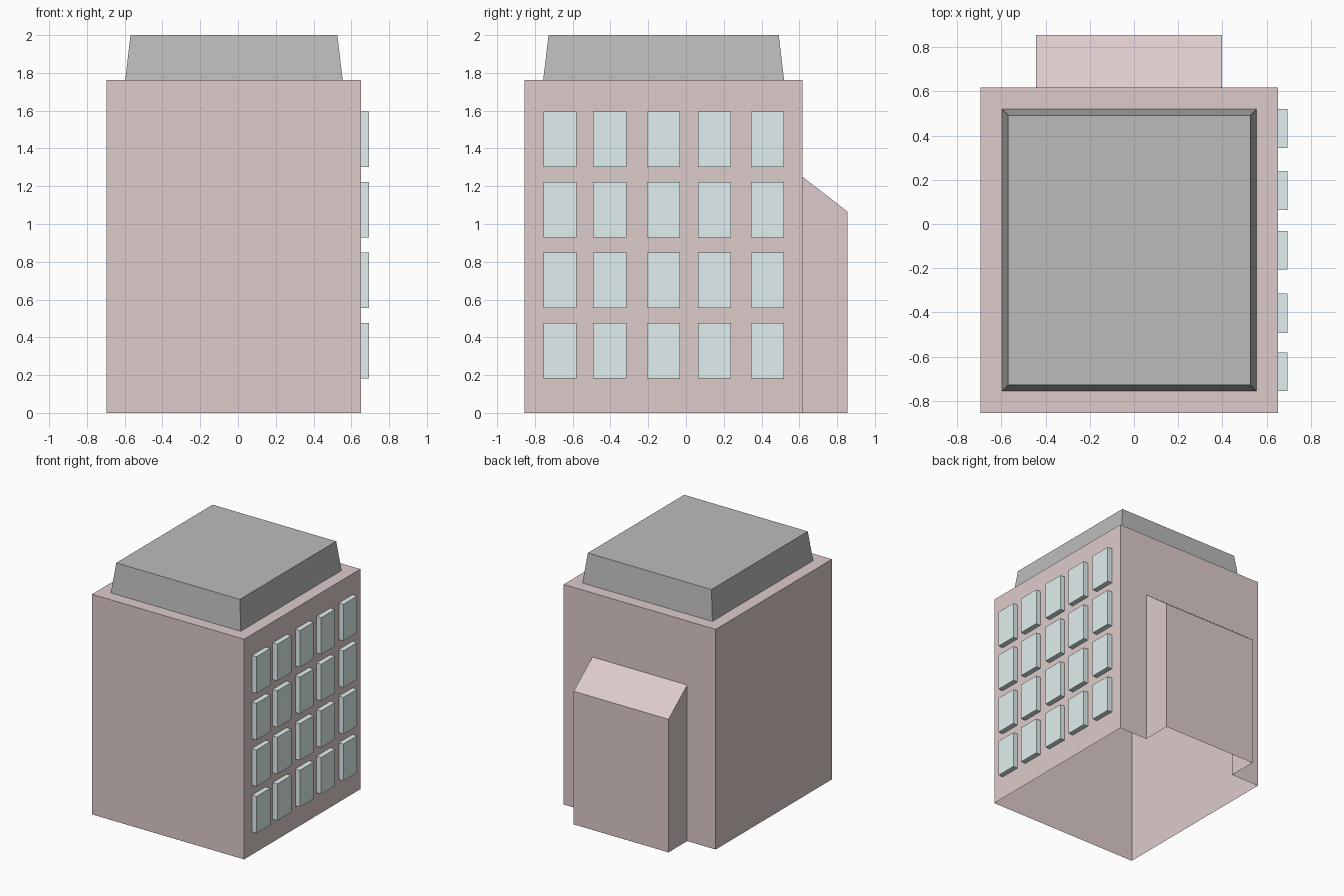
import bpy

if "Cube" in bpy.data.objects:
    bpy.data.objects.remove(bpy.data.objects["Cube"])

X0, X1, Y0, Y1, H = -0.695, 0.652, -0.854, 0.617, 1.763
INSET, TAPER, TOP = 0.098, 0.028, 2.0


def material(name, rgb):
    m = bpy.data.materials.new(name)
    m.diffuse_color = (*rgb, 1)
    m.use_nodes = True
    m.node_tree.nodes["Principled BSDF"].inputs["Base Color"].default_value = m.diffuse_color
    return m


def make(name, polys, mat):
    """Join a list of polygons (outward winding) into one flat-shaded object."""
    index, faces = {}, []
    for poly in polys:
        faces.append([index.setdefault(tuple(round(c, 4) for c in p), len(index))
                      for p in poly if True])
    me = bpy.data.meshes.new(name)
    me.from_pydata(list(index), [], faces)
    me.materials.append(mat)
    ob = bpy.data.objects.new(name, me)
    bpy.context.collection.objects.link(ob)
    return ob


def panel(us, vs, place, hole=lambda i, j: False):
    """Grid of quads on a wall, leaving openings where hole() is true."""
    return [[place(us[i], vs[j]), place(us[i + 1], vs[j]),
             place(us[i + 1], vs[j + 1]), place(us[i], vs[j + 1])]
            for i in range(len(us) - 1) for j in range(len(vs) - 1) if not hole(i, j)]


def cap(base, top):
    """Sides from the base loop to the top loop, closed by the top, open below."""
    n = len(base)
    return [[base[k], base[(k + 1) % n], top[(k + 1) % n], top[k]] for k in range(n)] + [top]


def rect(x0, x1, y0, y1, z):
    return [(x0, y0, z), (x1, y0, z), (x1, y1, z), (x0, y1, z)]


brick = material("pink_wall", (0.73, 0.60, 0.60))
glass = material("pale_glass", (0.75, 0.87, 0.87))
slate = material("dark_roof", (0.50, 0.50, 0.50))

# Window rows and columns (start, end) on the right wall
cols = [(-0.755, -0.581), (-0.492, -0.315), (-0.206, -0.032), (0.063, 0.239), (0.344, 0.519)]
rows = [(0.183 + 0.373 * k, 0.477 + 0.373 * k) for k in range(4)]
ycuts = [Y0] + [c for pair in cols for c in pair] + [Y1]
zcuts = [0] + [c for pair in rows for c in pair] + [H]

# Annex extents
A0, A1, AY, AZ_WALL, AZ_OUT = -0.443, 0.397, 0.854, 1.25, 1.066

# Roof base loop
R = (X0 + INSET, X1 - INSET, Y0 + INSET, Y1 - INSET)

# Hollow walls, open underneath, with openings for windows, annex and roof
walls = panel([X0, X1], [0, H], lambda u, v: (u, Y0, v))
walls += panel([Y1, Y0], [0, H], lambda u, v: (X0, u, v))
walls += panel(ycuts, zcuts, lambda u, v: (X1, u, v), lambda i, j: i % 2 and j % 2)
walls += panel([X1, A1, A0, X0], [0, AZ_WALL, H], lambda u, v: (u, Y1, v),
               lambda i, j: (i, j) == (1, 0))
walls += panel([X0, R[0], R[1], X1], [Y0, R[2], R[3], Y1], lambda u, v: (u, v, H),
               lambda i, j: (i, j) == (1, 1))
make("building_walls", walls, brick)

# Rear annex with sloping top
make("rear_annex", [
    [(A1, AY, 0), (A0, AY, 0), (A0, AY, AZ_OUT), (A1, AY, AZ_OUT)],
    [(A1, Y1, 0), (A1, AY, 0), (A1, AY, AZ_OUT), (A1, Y1, AZ_WALL)],
    [(A0, AY, 0), (A0, Y1, 0), (A0, Y1, AZ_WALL), (A0, AY, AZ_OUT)],
    [(A1, AY, AZ_OUT), (A0, AY, AZ_OUT), (A0, Y1, AZ_WALL), (A1, Y1, AZ_WALL)],
], brick)

# Tapered roof block
make("roof", cap(rect(*R, H),
                 rect(R[0] + TAPER, R[1] - TAPER, R[2] + TAPER, R[3] - TAPER, TOP)), slate)

# Protruding windows
for r, (z0, z1) in enumerate(rows):
    for c, (y0, y1) in enumerate(cols):
        loops = [[(x, y0, z0), (x, y1, z0), (x, y1, z1), (x, y0, z1)] for x in (X1, 0.693)]
        make(f"window_{r + 1}_{c + 1}", cap(*loops), glass)
